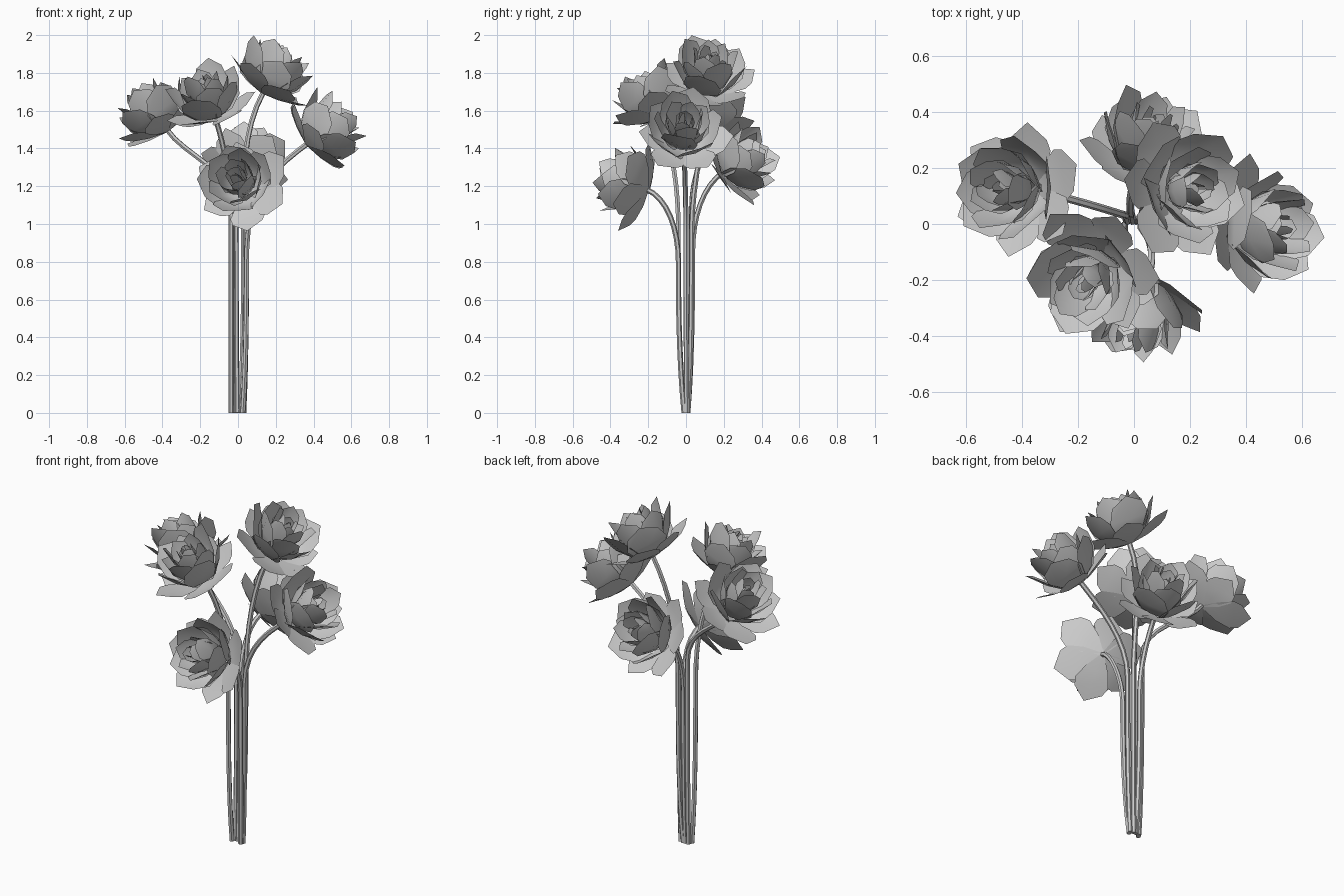
import bpy, bmesh, math, random
from mathutils import Vector

if "Cube" in bpy.data.objects:
    bpy.data.objects.remove(bpy.data.objects["Cube"])

random.seed(7)

# Petal rings: count, start angle, rows of (radius, height, half width), edge curl, tip length
RINGS = [
    (6, 0.0, [(.008, .0, .012), (.09, .018, .065), (.165, .045, .095), (.205, .065, .08)], .008, .055),
    (5, 0.5, [(.008, .0, .012), (.09, .035, .075), (.145, .10, .11), (.18, .17, .085)], .015, .05),
    (5, 1.1, [(.008, .01, .012), (.075, .05, .065), (.12, .14, .095), (.14, .215, .07)], .025, .045),
    (5, 0.3, [(.006, .02, .010), (.055, .07, .05), (.085, .16, .07), (.09, .235, .05)], .025, .04),
    (4, 0.8, [(.005, .03, .008), (.032, .09, .035), (.05, .17, .05), (.045, .24, .035)], .02, .025),
    (3, 0.2, [(.003, .04, .005), (.014, .1, .018), (.022, .17, .026), (.014, .22, .018)], .01, .02),
]

# Flowers: name, base point, facing axis, stem foot, stem waist
FLOWERS = [
    ("left", (-.37, .12, 1.49), (-.55, .05, .83), (-.025, .01), (-.03, .03, 1.08)),
    ("front_upper", (-.12, -.14, 1.56), (-.30, -.38, .87), (-.035, -.005), (-.035, -.04, .95)),
    ("top", (.13, .12, 1.69), (.48, .03, .86), (.01, .01), (.03, .03, .95)),
    ("right", (.36, -.01, 1.42), (.8, 0, .6), (.03, .005), (.045, .0, .95)),
    ("front_lower", (.05, -.20, 1.18), (-.3, -.88, .33), (.025, -.01), (.045, -.04, .8)),
    ("back", (.01, .19, 1.27), (.3, .8, .5), (-.005, .01), (-.01, .035, .85)),
]


def add_petal(bm, angle, rows, curl, tip):
    """One petal: four rows of three points, with a pentagonal point."""
    out = Vector((math.cos(angle), math.sin(angle), 0))
    side = Vector((-out.y, out.x, 0))
    up = Vector((0, 0, 1))
    s = random.uniform(.93, 1.07)
    lift = random.uniform(-.025, .02)
    # the tip continues along the last stretch of the petal
    dr, dh = rows[3][0] - rows[2][0], rows[3][1] - rows[2][1]
    n = math.hypot(dr, dh)
    grid = []
    for i, (r, h, w) in enumerate(rows):
        line = []
        for k in (-1, 0, 1):
            cup = curl * abs(k) * (w / .1)
            rr = r * s - cup
            hh = h * s + lift * i / 3 + cup * .3
            if i == 3 and k == 0:
                rr += tip * dr / n
                hh += tip * dh / n
            line.append(bm.verts.new(out * rr + side * (w * k * s) + up * hh))
        grid.append(line)
    for a, b in zip(grid, grid[1:]):
        for j in range(2):
            bm.faces.new((a[j], a[j + 1], b[j + 1], b[j]))


def link_smooth(ob, angle, convert=False):
    bpy.context.collection.objects.link(ob)
    bpy.ops.object.select_all(action='DESELECT')
    ob.select_set(True)
    bpy.context.view_layer.objects.active = ob
    if convert:
        bpy.ops.object.convert(target='MESH')
    bpy.ops.object.shade_smooth_by_angle(angle=math.radians(angle))


def make_flower(name, base, axis, turn):
    bm = bmesh.new()
    for n, start, rows, curl, tip in RINGS:
        for i in range(n):
            a = turn + start + math.tau * i / n + random.uniform(-.1, .1)
            add_petal(bm, a, rows, curl, tip)
    me = bpy.data.meshes.new(name)
    bm.to_mesh(me)
    bm.free()
    ob = bpy.data.objects.new(name, me)
    ob.location = base
    ob.rotation_mode = 'QUATERNION'
    ob.rotation_quaternion = Vector(axis).to_track_quat('Z', 'Y')
    link_smooth(ob, 40)


def make_stem(name, base, axis, foot, waist):
    cu = bpy.data.curves.new(name, 'CURVE')
    cu.dimensions = '3D'
    cu.bevel_depth = .014
    cu.bevel_resolution = 1
    cu.resolution_u = 8
    cu.use_fill_caps = True
    sp = cu.splines.new('BEZIER')
    sp.bezier_points.add(2)
    end, d = Vector(base), Vector(axis).normalized()
    mid = Vector(waist)
    reach = (end - mid).length * .4
    pts = [
        (Vector((*foot, 0)), Vector((waist[0] - foot[0], waist[1] - foot[1], .3))),
        (mid, Vector((0, 0, reach))),
        (end + d * .015, d * reach * .8),
    ]
    for p, (co, t) in zip(sp.bezier_points, pts):
        p.handle_left_type = p.handle_right_type = 'FREE'
        p.co, p.handle_left, p.handle_right = co, co - t, co + t
    link_smooth(bpy.data.objects.new(name, cu), 50, convert=True)


# Bouquet
for i, (name, base, axis, foot, waist) in enumerate(FLOWERS):
    make_stem(name + "_stem", base, axis, foot, waist)
    make_flower(name + "_flower", base, axis, i * .7)
